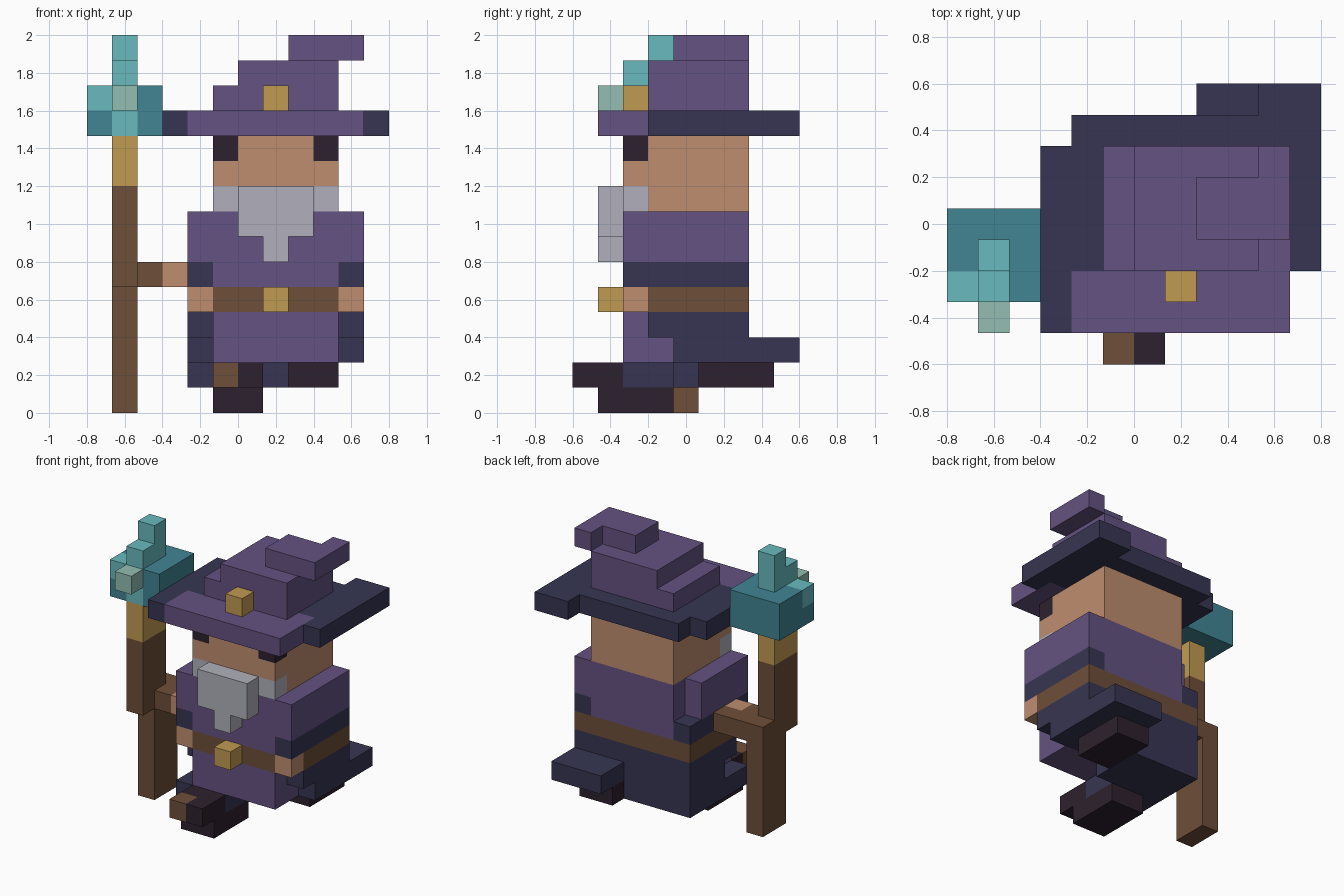
import bpy
import bmesh

cube = bpy.data.objects.get("Cube")
if cube:
    bpy.data.objects.remove(cube, do_unlink=True)

U = 2 / 15                      # edge of one block
ORIGIN = (-0.8, -0.6, 0.0)      # corner of the block grid


def linear(c):
    c /= 255
    return c / 12.92 if c <= 0.04045 else ((c + 0.055) / 1.055) ** 2.4


def material(name, r, g, b):
    mat = bpy.data.materials.new(name)
    col = (linear(r), linear(g), linear(b), 1)
    mat.use_nodes = True
    mat.diffuse_color = col
    bsdf = mat.node_tree.nodes["Principled BSDF"]
    bsdf.inputs["Base Color"].default_value = col
    bsdf.inputs["Roughness"].default_value = 0.9
    return mat


purple = material("purple cloth", 100, 82, 129)
navy = material("navy cloth", 54, 53, 82)
skin = material("skin", 190, 141, 110)
grey = material("grey beard", 177, 176, 188)
brown = material("brown wood", 110, 78, 56)
dark = material("dark leather", 45, 33, 46)
gold = material("gold", 192, 155, 82)
teal = material("light teal", 104, 186, 190)
deep_teal = material("deep teal", 65, 133, 148)
pale = material("pale green", 147, 189, 178)


def part(name, *boxes):
    """One object from boxes (material, x range, y range, z range) in block units."""
    bm = bmesh.new()
    mats = []
    for mat, *ranges in boxes:
        if mat not in mats:
            mats.append(mat)
        verts = bmesh.ops.create_cube(bm, size=1)["verts"]
        for v in verts:
            v.co = [o + U * (a + (b - a) * (c + 0.5))
                    for o, (a, b), c in zip(ORIGIN, ranges, v.co)]
        for f in {f for v in verts for f in v.link_faces}:
            f.material_index = mats.index(mat)
    mesh = bpy.data.meshes.new(name)
    bm.to_mesh(mesh)
    bm.free()
    for mat in mats:
        mesh.materials.append(mat)
    obj = bpy.data.objects.new(name, mesh)
    bpy.context.collection.objects.link(obj)
    return obj


SIDES = (("right", (4, 5)), ("left", (10, 11)))

# Boots
part("front_boot",
     (dark, (5, 7), (1, 4), (0, 1)),
     (brown, (5, 6), (0, 1), (1, 2)),
     (dark, (6, 7), (0, 1), (1, 2)),
     (dark, (5, 7), (1, 2), (1, 2)))
part("back_boot", (dark, (8, 10), (5, 8), (1, 2)))

# Robe skirt: purple front panel over navy cloth, with a trailing tail
part("robe_hem",
     (navy, (4, 7), (2, 4), (1, 2)),
     (navy, (4, 8), (4, 7), (1, 2)))
part("robe_skirt",
     (navy, (4, 11), (4, 7), (2, 3)),
     (navy, (4, 11), (3, 7), (3, 4)))
part("robe_panel",
     (purple, (5, 10), (2, 4), (2, 3)),
     (purple, (5, 10), (2, 3), (3, 4)))
part("robe_tail", (navy, (8, 11), (7, 9), (2, 3)))

# Belt and buckle, with the hands level with it
part("belt",
     (brown, (4, 11), (3, 7), (4, 5)),
     (brown, (5, 10), (2, 3), (4, 5)))
part("buckle", (gold, (7, 8), (1, 2), (4, 5)))
for side, xr in SIDES:
    part(side + "_hand", (skin, xr, (2, 3), (4, 5)))
    part(side + "_cuff", (navy, xr, (2, 7), (5, 6)))

# Torso and sleeves
part("torso", (purple, (5, 10), (2, 7), (5, 8)))
part("right_sleeve", (purple, (4, 5), (2, 6), (6, 8)))
part("left_sleeve", (purple, (10, 11), (2, 7), (6, 8)))

# Head, eyes and beard
part("head",
     (skin, (5, 10), (3, 7), (8, 11)),
     (skin, (5, 10), (2, 3), (9, 10)),
     (skin, (6, 9), (2, 3), (10, 11)))
for side, xr in (("right", (5, 6)), ("left", (9, 10))):
    part(side + "_eye", (dark, xr, (2, 3), (10, 11)))
part("beard",
     (grey, (5, 10), (2, 3), (8, 9)),
     (grey, (6, 9), (1, 2), (7, 9)),
     (grey, (7, 8), (1, 2), (6, 7)))

# Hat
part("hat_brim",
     (purple, (4, 11), (1, 3), (11, 12)),
     (purple, (10, 11), (3, 4), (11, 12)),
     (navy, (3, 4), (1, 7), (11, 12)),
     (navy, (4, 10), (3, 8), (11, 12)),
     (navy, (10, 11), (4, 9), (11, 12)),
     (navy, (11, 12), (3, 9), (11, 12)))
part("hat_crown",
     (purple, (5, 10), (3, 7), (12, 13)),
     (purple, (6, 10), (3, 7), (13, 14)))
part("hat_tip",
     (purple, (8, 11), (4, 6), (14, 15)),
     (purple, (10, 11), (6, 7), (14, 15)))
part("hat_buckle", (gold, (7, 8), (2, 3), (12, 13)))

# Staff, with the gripping arm
part("staff_shaft",
     (brown, (1, 2), (3, 5), (0, 5)),
     (brown, (1, 2), (2, 5), (5, 6)),
     (brown, (1, 2), (2, 4), (6, 9)))
part("staff_collar", (gold, (1, 2), (2, 4), (9, 11)))
part("staff_grip",
     (brown, (2, 3), (3, 5), (5, 6)),
     (brown, (3, 4), (4, 5), (5, 6)),
     (skin, (3, 4), (3, 4), (5, 6)))

# Crystal on the staff
part("crystal_base",
     (deep_teal, (0, 3), (3, 5), (11, 13)),
     (deep_teal, (0, 1), (2, 3), (11, 12)),
     (deep_teal, (2, 3), (2, 3), (11, 13)),
     (teal, (0, 1), (2, 3), (12, 13)),
     (teal, (1, 2), (2, 3), (11, 13)))
part("crystal_spire",
     (teal, (1, 2), (2, 3), (13, 14)),
     (teal, (1, 2), (3, 4), (13, 15)))
part("crystal_tip", (pale, (1, 2), (1, 2), (12, 13)))
